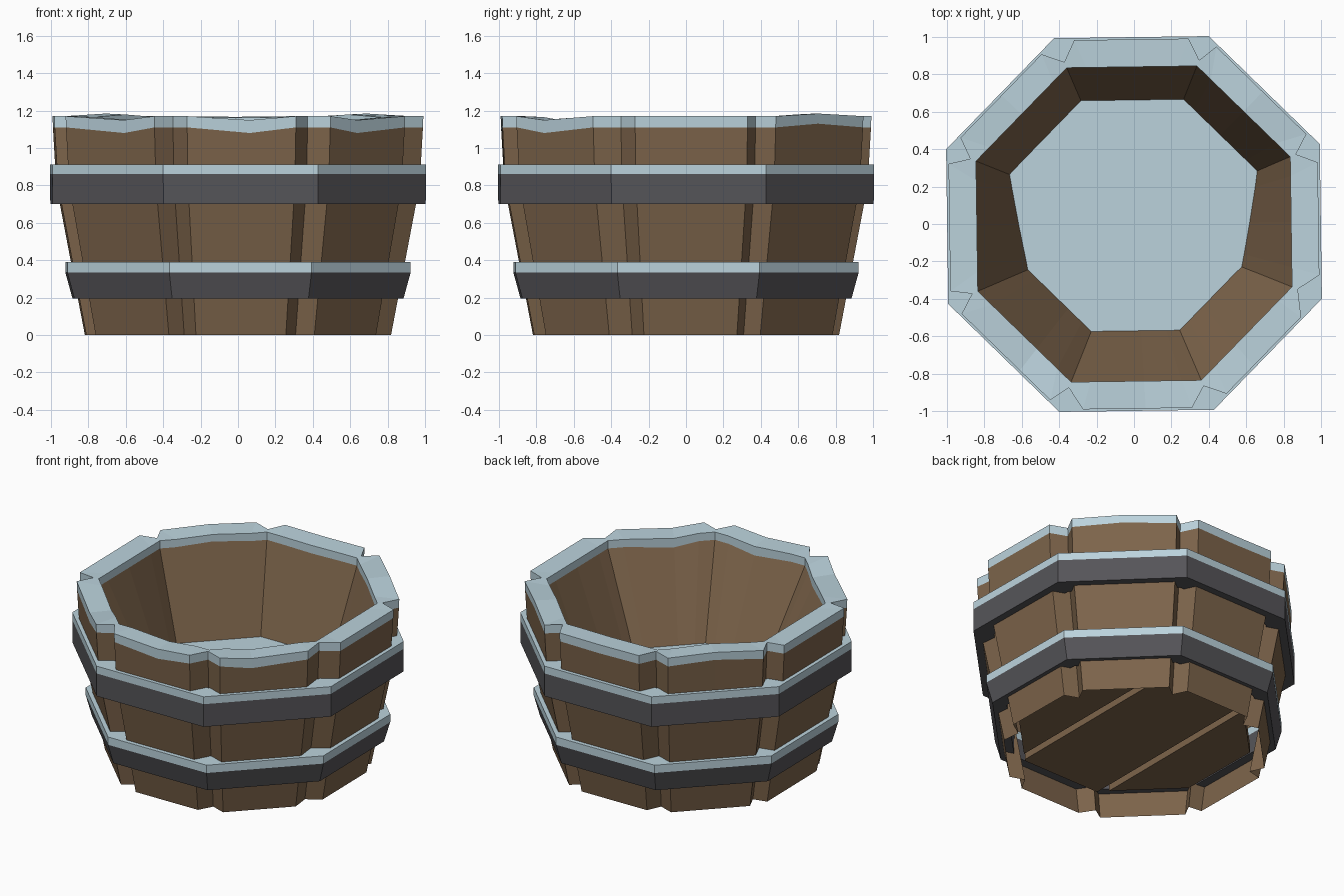
import bpy, bmesh, math
from mathutils import Vector

if "Cube" in bpy.data.objects:
    bpy.data.objects.remove(bpy.data.objects["Cube"])

def mat(name, c):
    m = bpy.data.materials.new(name)
    m.diffuse_color = (*c, 1)
    m.use_nodes = True
    m.node_tree.nodes["Principled BSDF"].inputs["Base Color"].default_value = m.diffuse_color
    return m

WOOD = mat("brown wood", (0.205, 0.128, 0.070))
METAL = mat("dark iron", (0.092, 0.090, 0.099))
SNOW = mat("pale snow", (0.50, 0.65, 0.72))
TWIST = 0.014
T = math.tan(math.pi / 8)

def finish(name, bm, m):
    me = bpy.data.meshes.new(name)
    bm.to_mesh(me)
    bm.free()
    me.materials.append(m)
    ob = bpy.data.objects.new(name, me)
    bpy.context.collection.objects.link(ob)
    return ob

def ring_loft(name, rings, m, closed=True):
    """Joins rings of points, as a solid ring or an open sheet."""
    bm = bmesh.new()
    vs = [[bm.verts.new(p) for p in r] for r in rings]
    n = len(vs[0])
    for a, b in zip(vs, vs[1:] + (vs[:1] if closed else [])):
        for i in range(n):
            j = (i + 1) % n
            bm.faces.new((a[i], a[j], b[j], b[i]))
    if closed:
        bmesh.ops.recalc_face_normals(bm, faces=bm.faces)
    return finish(name, bm, m)

def on_side(k, apothem, t):
    """Point on side k of an octagon: t runs along the side."""
    a = k * math.pi / 4 + TWIST
    return (apothem * math.cos(a) - t * math.sin(a),
            apothem * math.sin(a) + t * math.cos(a))

def octagon(apothem, z):
    return [(*on_side(k, apothem, apothem * T), z) for k in range(8)]

# Per plank, side 0 faces +x: rim sag, its place along the side, and both ends
SAG = [0.0, -0.02, 0.005, -0.02, 0.0, 0.03, 0.03, 0.03]
MID = [0.0, 0.0, 0.0, 0.0, 0.0, 0.11, 0.05, -0.10]
LO = [-0.29, -0.33, -0.31, -0.31, -0.34, -0.33, -0.29, -0.31]
HI = [0.32, 0.35, 0.31, 0.32, 0.35, 0.34, 0.30, 0.27]

def staves(apothem, z, sag=0.0):
    """Eight planks with a V notch at each corner, 4 points per side."""
    pts = []
    for k in range(8):
        pts.append((*on_side(k, apothem, LO[k] * apothem), z))
        pts.append((*on_side(k, apothem, MID[k] * apothem), z - SAG[k] * sag))
        pts.append((*on_side(k, apothem, HI[k] * apothem), z))
        a = (k + 0.5) * math.pi / 4 + TWIST
        r = 0.955 * apothem
        pts.append((r * math.cos(a), r * math.sin(a), z))
    return pts

def inside(apothem, z, sag=0.0):
    """Plain octagon with the same point layout as staves."""
    pts = []
    for k in range(8):
        for f in (-0.7, MID[k] / T, 0.7, 1.0):
            zz = z - SAG[k] * sag if f == MID[k] / T else z
            pts.append((*on_side(k, apothem, f * apothem * T), zz))
    return pts

def floor_ring(z):
    """Edge of the inner floor, narrower towards the front."""
    pts = []
    for x, y, _ in inside(1, 0):
        a = 0.617 + 0.046 * max(-1, min(1, y / T))
        pts.append((x * a, y * a, z))
    return pts

# Wooden wall: hollow planks, open underneath
fl = floor_ring(0.515)
ring_loft("bucket_staves", [
    staves(0.815, 0), staves(0.967, 0.8), staves(0.985, 1.11, 1),
    inside(0.84, 1.11, 1), fl], WOOD, closed=False)

# Snow on the rim
ring_loft("rim_snow", [
    staves(0.985, 1.11, 1), staves(0.987, 1.17, 0.7),
    inside(0.84, 1.165, 0.7), inside(0.84, 1.11, 1)], SNOW)

# Snow inside
bm = bmesh.new()
bm.faces.new([bm.verts.new(p) for p in fl])
finish("inner_snow", bm, SNOW)

# Iron hoops with snow on top
for name, z0, z1, z2, r0, r1, ri in (
        ("lower", 0.195, 0.335, 0.39, 0.88, 0.918, 0.79),
        ("upper", 0.70, 0.86, 0.912, 0.998, 0.999, 0.87)):
    ring_loft(name + "_hoop", [octagon(r0, z0), octagon(r1, z1),
                               octagon(ri, z1), octagon(ri, z0)], METAL)
    ring_loft(name + "_hoop_snow", [octagon(r1, z1), octagon(r1, z2),
                                    octagon(ri, z2), octagon(ri, z1)], SNOW)

# Bottom boards running front to back, and the layer behind their gaps
def board(name, x0, x1, z0, z1):
    bm = bmesh.new()
    bm.faces.new([bm.verts.new(p) for p in octagon(0.72, z0)])
    for x, s in ((x0, -1), (x1, 1)):
        bmesh.ops.bisect_plane(bm, geom=bm.verts[:] + bm.edges[:] + bm.faces[:],
                               plane_co=(x, 0, 0), plane_no=(s, 0, 0), clear_outer=True)
    r = bmesh.ops.extrude_face_region(bm, geom=bm.faces[:])
    bmesh.ops.translate(bm, vec=Vector((0, 0, z1 - z0)),
                        verts=[v for v in r["geom"] if isinstance(v, bmesh.types.BMVert)])
    bmesh.ops.recalc_face_normals(bm, faces=bm.faces)
    finish(name, bm, WOOD)

for i, (a, b) in enumerate(((-0.8, -0.35), (-0.3, 0.32), (0.37, 0.8))):
    board("bottom_board_%d" % (i + 1), a, b, 0.14, 0.20)
board("bottom_backing", -0.8, 0.8, 0.20, 0.21)
